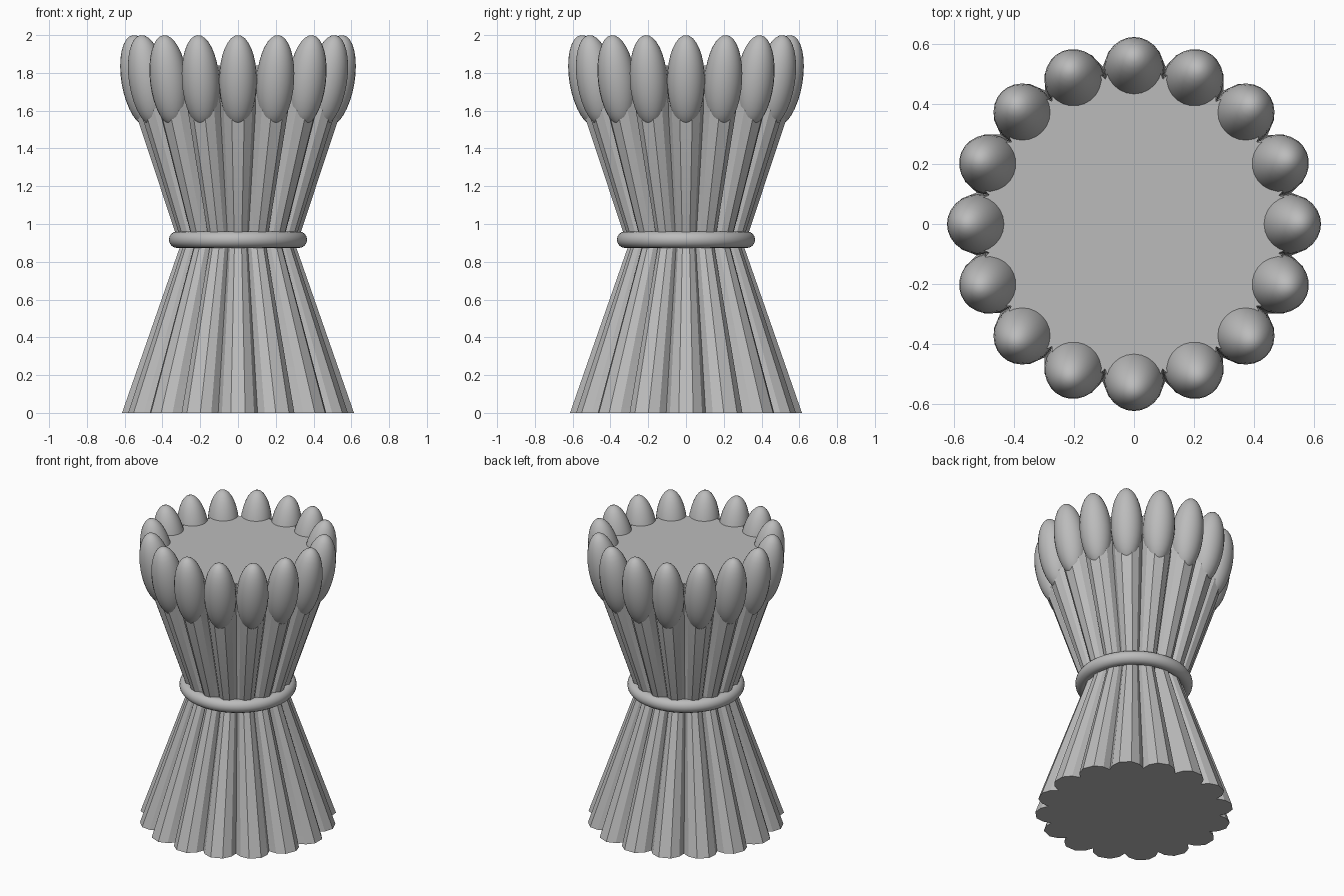
import bpy, bmesh, math
from mathutils import Matrix, Vector

cube = bpy.data.objects.get("Cube")
if cube:
    bpy.data.objects.remove(cube)

COUNT = 16
GREY = (0.5, 0.5, 0.5, 1)

mat = bpy.data.materials.new("plain grey")
mat.use_nodes = True
mat.diffuse_color = GREY
mat.node_tree.nodes["Principled BSDF"].inputs["Base Color"].default_value = GREY


def finish(name, bm, angle):
    """Turn a bmesh into a shaded object."""
    bmesh.ops.recalc_face_normals(bm, faces=bm.faces)
    mesh = bpy.data.meshes.new(name)
    bm.to_mesh(mesh)
    bm.free()
    mesh.materials.append(mat)
    obj = bpy.data.objects.new(name, mesh)
    bpy.context.collection.objects.link(obj)
    bpy.ops.object.select_all(action="DESELECT")
    obj.select_set(True)
    bpy.context.view_layer.objects.active = obj
    bpy.ops.object.shade_smooth_by_angle(angle=math.radians(angle))
    return obj


def loft(bm, rings, closed=False):
    """Skin rings of vertices, capping the ends unless closed."""
    pairs = list(zip(rings, rings[1:]))
    if closed:
        pairs.append((rings[-1], rings[0]))
    for a, b in pairs:
        for i in range(len(a)):
            j = (i + 1) % len(a)
            bm.faces.new((a[i], a[j], b[j], b[i]))
    if not closed:
        bm.faces.new(rings[0])
        bm.faces.new(rings[-1])


# Stalk bundle: one faceted lobe per stalk, pinched at the waist
lobe = [(-0.105, 0.525), (-0.085, 0.575), (-0.038, 0.614), (0.038, 0.614), (0.085, 0.575)]
section = []
for k in range(COUNT):
    turn = Matrix.Rotation(math.tau * k / COUNT, 3, "Z")
    section += [turn @ Vector((r, t, 0)) for t, r in lobe]
bm = bmesh.new()
levels = [(0, 1), (0.88, 0.5), (1.6, 0.89), (1.84, 0.92)]
loft(bm, [[bm.verts.new((p.x * s, p.y * s, z)) for p in section] for z, s in levels])
finish("stalk_bundle", bm, 20)

# Binding ring around the waist
bm = bmesh.new()
rings = []
for i in range(64):
    turn = Matrix.Rotation(math.tau * i / 64, 3, "Z")
    ring = []
    for j in range(16):
        a = math.tau * j / 16
        ring.append(bm.verts.new(turn @ Vector((0.322 + 0.044 * math.cos(a), 0, 0.917 + 0.044 * math.sin(a)))))
    rings.append(ring)
loft(bm, rings, closed=True)
finish("binding_ring", bm, 60)

# Egg-shaped heads leaning outwards, one on each stalk
for k in range(COUNT):
    place = (Matrix.Rotation(math.tau * k / COUNT, 4, "Z")
             @ Matrix.Translation((0.517, 0, 1.758))
             @ Matrix.Rotation(0.17, 4, "Y")
             @ Matrix.Diagonal((0.1, 0.1, 0.245, 1)))
    bm = bmesh.new()
    bmesh.ops.create_uvsphere(bm, u_segments=24, v_segments=16, radius=1, matrix=place)
    finish(f"head_{k + 1}", bm, 60)
